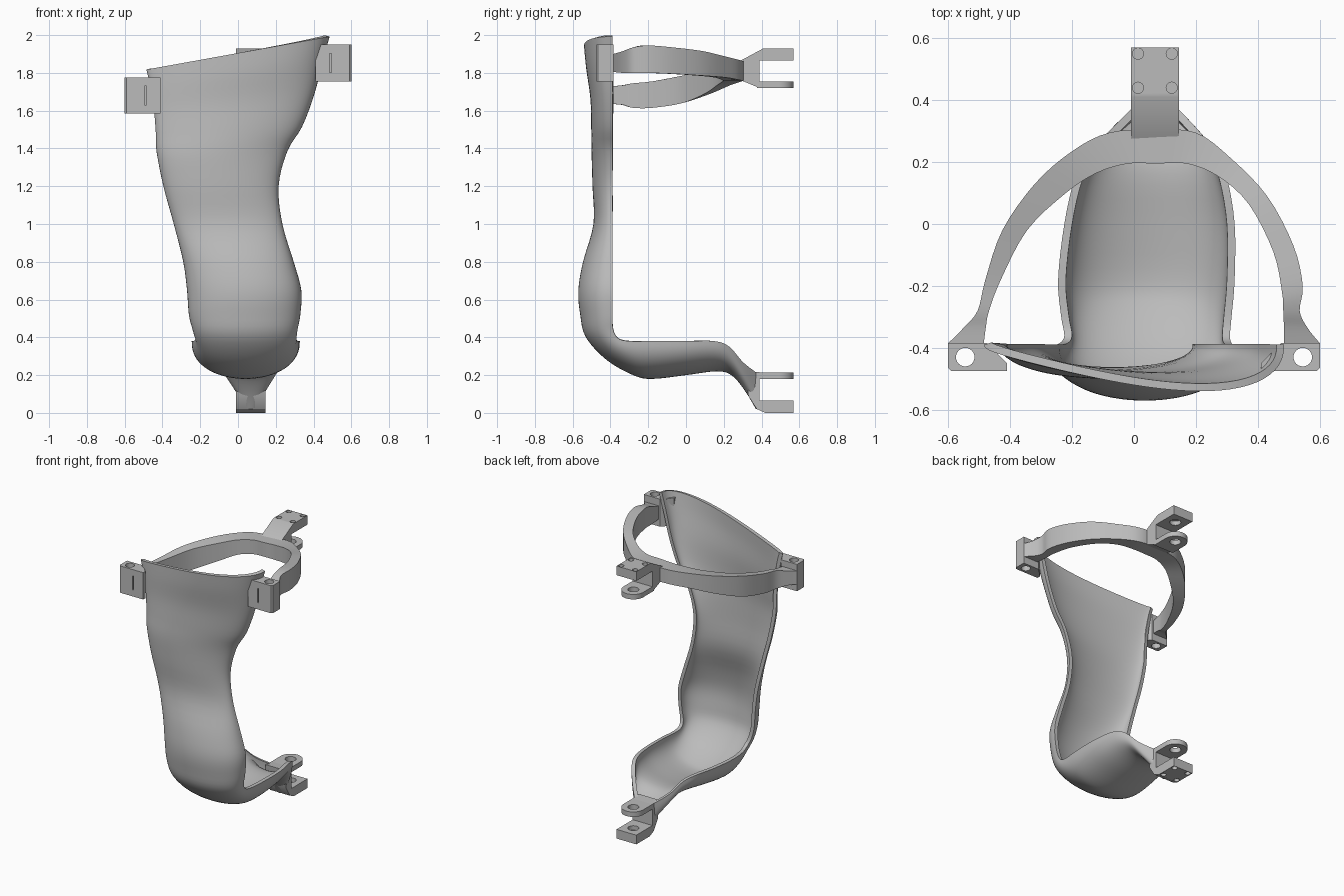
import bpy, bmesh, math
from mathutils import Matrix, Vector

if "Cube" in bpy.data.objects:
    bpy.data.objects.remove(bpy.data.objects["Cube"])

grey = bpy.data.materials.new("light_grey")
grey.diffuse_color = (0.5, 0.5, 0.5, 1)
grey.use_nodes = True
grey.node_tree.nodes["Principled BSDF"].inputs["Base Color"].default_value = grey.diffuse_color


def finish(name, bm, fix_normals=True):
    if fix_normals:
        bmesh.ops.recalc_face_normals(bm, faces=bm.faces)
    mesh = bpy.data.meshes.new(name)
    bm.to_mesh(mesh)
    bm.free()
    mesh.materials.append(grey)
    ob = bpy.data.objects.new(name, mesh)
    bpy.context.collection.objects.link(ob)
    return ob


def activate(ob):
    bpy.ops.object.select_all(action='DESELECT')
    ob.select_set(True)
    bpy.context.view_layer.objects.active = ob


def smooth(ob, angle=35):
    activate(ob)
    bpy.ops.object.shade_smooth_by_angle(angle=math.radians(angle))


def apply_mod(ob, kind, **settings):
    activate(ob)
    mod = ob.modifiers.new(kind, kind)
    for key, value in settings.items():
        setattr(mod, key, value)
    bpy.ops.object.modifier_apply(modifier=mod.name)


def spline(rows, steps):
    """Smooth interpolation through rows of numbers."""
    out = []
    for i in range(len(rows) - 1):
        a, b, c, d = (rows[max(i - 1, 0)], rows[i], rows[i + 1], rows[min(i + 2, len(rows) - 1)])
        for s in range(steps):
            t = s / steps
            out.append([q + 0.5 * t * (r - p + t * (2*p - 5*q + 4*r - w + t * (3*(q - r) + w - p)))
                        for p, q, r, w in zip(a, b, c, d)])
    return out + [list(rows[-1])]


def prism(name, outline, to3d, lo, hi):
    """Extrude a 2D outline between two levels."""
    bm = bmesh.new()
    ends = [[bm.verts.new(to3d(u, v, w)) for u, v in outline] for w in (lo, hi)]
    n = len(outline)
    for e in ends:
        bm.faces.new(e)
    for i in range(n):
        j = (i + 1) % n
        bm.faces.new((ends[0][i], ends[0][j], ends[1][j], ends[1][i]))
    return finish(name, bm)


def plan(u, v, w):
    return (u, v, w)


def side(u, v, w):
    return (w, u, v)


def cut(ob, cylinders=(), boxes=()):
    """Cut vertical holes (x, y, z, radius, depth) and boxes (centre, size)."""
    bm = bmesh.new()
    for x, y, z, r, h in cylinders:
        bmesh.ops.create_cone(bm, cap_ends=True, segments=24, radius1=r, radius2=r, depth=h,
                              matrix=Matrix.Translation((x, y, z)))
    for c, s in boxes:
        bmesh.ops.create_cube(bm, size=1, matrix=Matrix.Translation(c) @ Matrix.Diagonal((*s, 1)))
    cutter = finish("cutter", bm)
    cutter.hide_render = True
    apply_mod(ob, 'BOOLEAN', object=cutter, operation='DIFFERENCE', solver='EXACT')
    bpy.data.objects.remove(cutter)


# Shell: rim y, rim z, outer y, outer z, left x, right x, from the top to the foot
shell_rows = [
    (-.39, 1.905, -.52, 1.905, -.485, .485), (-.39, 1.8, -.515, 1.8, -.465, .45),
    (-.39, 1.65, -.5, 1.65, -.445, .405), (-.39, 1.5, -.5, 1.5, -.435, .34),
    (-.39, 1.38, -.5, 1.38, -.43, .26), (-.39, 1.2, -.495, 1.2, -.395, .215),
    (-.39, 1.0, -.49, 1.0, -.34, .235), (-.39, .8, -.545, .8, -.29, .295),
    (-.39, .65, -.57, .65, -.27, .335), (-.39, .52, -.56, .52, -.26, .33),
    (-.385, .44, -.53, .4, -.24, .315), (-.36, .395, -.42, .28, -.225, .31),
    (-.3, .38, -.28, .2, -.235, .315), (-.18, .38, -.18, .18, -.245, .325),
    (0, .38, 0, .2, -.225, .325), (.15, .38, .16, .22, -.19, .3),
    (.23, .35, .24, .2, -.14, .265), (.3, .27, .31, .12, -.08, .21),
    (.37, .215, .37, .02, -.01, .145)]
bm = bmesh.new()
grid = []
N = 36
for ry, rz, oy, oz, xl, xr in spline(shell_rows, 4):
    fade = min(max((rz - 1.35) / .555, 0), 1)       # slanted, lopsided top
    row = []
    for j in range(N + 1):
        t = math.pi * j / N
        x = (xl + xr) / 2 + (xr - xl) / 2 * math.cos(t)
        d = max(math.sin(t), 0) ** .85 * (1 + .6 * fade * math.cos(t))
        row.append(bm.verts.new((x, ry + (oy - ry) * d, rz + (oz - rz) * d + .18 * fade * x)))
    grid.append(row)
for a, b in zip(grid, grid[1:]):
    for j in range(N):
        bm.faces.new((a[j], a[j + 1], b[j + 1], b[j]))
shell = finish("leg_shell", bm, fix_normals=False)
apply_mod(shell, 'SOLIDIFY', thickness=.025, offset=-1)
smooth(shell, 40)

# Ring band: outer x, y, inner x, y, bottom z, top z, from left to right
ring_rows = [
    (-.6, -.385, -.485, -.385, 1.635, 1.73), (-.55, -.335, -.478, -.33, 1.63, 1.735),
    (-.505, -.28, -.468, -.28, 1.615, 1.745), (-.48, -.18, -.43, -.18, 1.615, 1.755),
    (-.425, -.02, -.345, -.02, 1.64, 1.785), (-.32, .13, -.22, .1, 1.69, 1.815),
    (-.2, .235, -.12, .165, 1.735, 1.84), (-.08, .295, -.02, .195, 1.755, 1.855),
    (.07, .305, .07, .195, 1.76, 1.86), (.2, .295, .17, .195, 1.76, 1.865),
    (.31, .215, .27, .155, 1.775, 1.885), (.43, .09, .37, .065, 1.785, 1.915),
    (.515, -.07, .45, -.09, 1.795, 1.935), (.545, -.2, .478, -.22, 1.80, 1.945),
    (.535, -.28, .482, -.28, 1.80, 1.935), (.56, -.335, .484, -.33, 1.80, 1.915),
    (.6, -.385, .485, -.385, 1.805, 1.9)]
bm = bmesh.new()
loops = [[bm.verts.new(p) for p in ((ox, oy, z0), (ix, iy, z0), (ix, iy, z1), (ox, oy, z1))]
         for ox, oy, ix, iy, z0, z1 in spline(ring_rows, 4)]
for a, b in zip(loops, loops[1:]):
    for k in range(4):
        m = (k + 1) % 4
        bm.faces.new((a[k], a[m], b[m], b[k]))
bm.faces.new(loops[0])
bm.faces.new(loops[-1])
smooth(finish("ring_band", bm))

# Ears on both sides of the shell, with a pin hole and a front slot
for name, s, z0, z1 in (("left_ear", -1, 1.585, 1.775), ("right_ear", 1, 1.755, 1.95)):
    outline = [(.59, -.475), (.6, -.465), (.6, -.385), (.475, -.385), (.41, -.45), (.41, -.475)]
    ear = prism(name, [(s * x, y) for x, y in outline], plan, z0, z1)
    mid = (z0 + z1) / 2
    cut(ear, [(s * .545, -.43, mid, .03, .4)], [((s * .49, -.475, mid), (.01, .04, .1))])
    smooth(ear)

# Clevises: block with plate, and a rounded lug opposite the plate
X0, X1 = -.01, .145
XC, YC, R = (X0 + X1) / 2, .4925, (X1 - X0) / 2
arc = [(XC + R * math.cos(math.pi * i / 20), YC + R * math.sin(math.pi * i / 20)) for i in range(21)]
lug_outline = [(X0, .375), (X1, .375)] + arc
upper = [(.22, 1.83), (.28, 1.86), (.41, 1.93), (.57, 1.93), (.57, 1.865), (.39, 1.865),
         (.39, 1.72), (.28, 1.765), (.22, 1.77)]
lower = [(.32, .22), (.39, .215), (.39, .065), (.57, .065), (.57, 0), (.42, 0),
         (.375, .02), (.33, .09)]
for name, profile, outer_z, inner_z, lug in (("upper", upper, 1.93, 1.865, (1.72, 1.755)),
                                             ("lower", lower, 0, .065, (.18, .215))):
    block = prism(name + "_clevis", profile, side, X0, X1)
    holes = [(x, y, outer_z, .018, .04) for x in (.013, .122) for y in (.44, .55)]
    cut(block, holes + [(XC, YC, inner_z, .036, .06)])
    smooth(block, 30)
    tab = prism(name + "_lug", lug_outline, plan, *lug)
    cut(tab, [(XC, YC, sum(lug) / 2, .036, .2)])
    smooth(tab)
